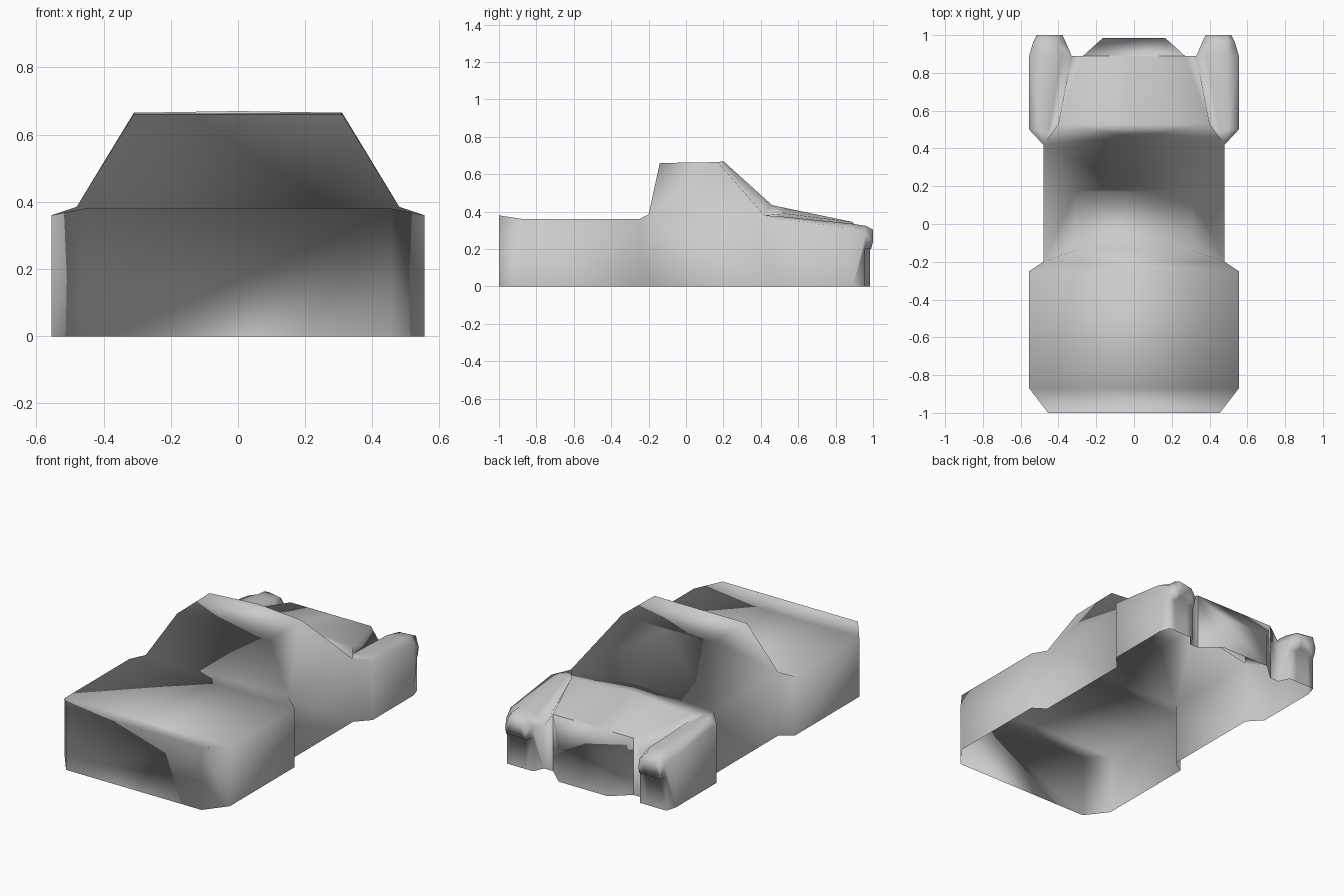
import bpy
import bmesh

cube = bpy.data.objects.get("Cube")
if cube:
    bpy.data.objects.remove(cube, do_unlink=True)

# Plain grey paint
paint = bpy.data.materials.new("light_grey")
paint.use_nodes = True
grey = (0.6, 0.6, 0.6, 1)
paint.diffuse_color = grey
paint.node_tree.nodes["Principled BSDF"].inputs["Base Color"].default_value = grey


def face(bm, *points):
    bm.faces.new([bm.verts.new(p) for p in points])


def loft(bm, rows):
    """Bridge neighbouring rows that have the same number of points."""
    for a, b in zip(rows, rows[1:]):
        for i in range(len(a) - 1):
            face(bm, a[i], a[i + 1], b[i + 1], b[i])


def ground(p):
    return (p[0], p[1], 0)


def skirt(bm, points):
    """Drop a wall from a line of points to the ground."""
    loft(bm, [points, [ground(p) for p in points]])


def row(half_width, y, z, edge_y=None, edge_z=None):
    """Centre point and side point of one station along the body."""
    return [(0, y, z), (half_width,
                        y if edge_y is None else edge_y,
                        z if edge_z is None else edge_z)]


def section(y, xs, zs):
    return [(x, y, z) for x, z in zip(xs, zs)]


def finish(bm, name, full_width, reversed_panel):
    """Mirror and weld the half shell, merge full-width panels, set winding."""
    bmesh.ops.mirror(bm, geom=bm.verts[:] + bm.edges[:] + bm.faces[:],
                     axis='X', merge_dist=0.0001)
    bmesh.ops.remove_doubles(bm, verts=bm.verts[:], dist=0.0005)
    seam = [e for e in bm.edges if len(e.link_faces) == 2
            and all(abs(v.co.x) < 0.001 and full_width(v.co) for v in e.verts)]
    bmesh.ops.dissolve_edges(bm, edges=seam, use_verts=True)
    bmesh.ops.recalc_face_normals(bm, faces=bm.faces[:])
    bm.normal_update()
    top = max(bm.faces, key=lambda f: f.calc_center_median().z)
    if top.normal.z < 0:
        bmesh.ops.reverse_faces(bm, faces=bm.faces[:])
        bm.normal_update()
    panels = [f for f in bm.faces
              if reversed_panel(f.normal, f.calc_center_median())]
    bmesh.ops.reverse_faces(bm, faces=panels)
    for f in bm.faces:
        f.smooth = True
    mesh = bpy.data.meshes.new(name)
    bm.to_mesh(mesh)
    bm.free()
    mesh.materials.append(paint)
    obj = bpy.data.objects.new(name, mesh)
    bpy.context.scene.collection.objects.link(obj)


# Stations along the body, from the tail to the grille
tail = row(0.455, -1, 0.38)
bed_back = row(0.555, -0.87, 0.36)
bed_front = row(0.555, -0.25, 0.36)
window_base = row(0.48, -0.2, 0.385)
roof_back = row(0.31, -0.14, 0.66)
roof_front = row(0.31, 0.2, 0.67, 0.17, 0.665)
screen_base = row(0.48, 0.46, 0.435, 0.42, 0.38)
hood_back = row(0.4, 0.53, 0.42, 0.53, 0.39)
hood_front = row(0.27, 0.89, 0.345)
grille_top = row(0.165, 0.985, 0.2)
grille_foot = row(0.165, 0.985, 0)

# Bed cover, cab and hood
body = bmesh.new()
loft(body, [tail, bed_back, bed_front, window_base, roof_back, roof_front,
            screen_base, hood_back, hood_front])

# Cab side above the belt line
face(body, window_base[1], screen_base[1], roof_front[1], roof_back[1])

# Front fender with a rounded nose and a lamp lip
lip_x = (0.38, 0.41, 0.495, 0.515)
nose_x = (0.36, 0.41, 0.495, 0.535)
flat = (0.2,) * 4
fender = [
    section(0.5, (0.41, 0.45, 0.5, 0.555), (0.36, 0.375, 0.375, 0.36)),
    section(0.89, (0.33, 0.38, 0.49, 0.555), (0.26, 0.32, 0.335, 0.31)),
    section(0.96, nose_x, (0.27, 0.32, 0.325, 0.28)),
    section(1, lip_x, (0.24, 0.29, 0.305, 0.24)),
    section(0.99, lip_x, flat),
    section(0.955, nose_x, flat),
    section(0.955, nose_x, (0,) * 4),
]
loft(body, fender)
for a, b in zip(fender[0], fender[0][1:]):
    face(body, screen_base[1], a, b)

# Inner and outer cheeks of the fender nose
for side in (0, 3):
    edge = [s[side] for s in fender[1:]]
    face(body, *edge, ground(edge[0]))

# Valley between hood and fender, and the gap beside the grille
face(body, screen_base[1], hood_back[1], fender[0][0])
face(body, hood_back[1], hood_front[1], fender[1][0], fender[0][0])
skirt(body, [hood_front[1], fender[1][0]])

# Outer walls: tailgate, bed side, cab side and fender side
skirt(body, [tail[0], tail[1], bed_back[1], bed_front[1], window_base[1],
             screen_base[1], fender[0][3], fender[1][3]])

# Tailgate, rear window and windscreen wind against the other panels
finish(body, "pickup_body",
       lambda co: co.y < 0.21,
       lambda n, c: n.y < -0.85 or (n.y > 0.5 and n.z > 0.5 and c.y < 0.46))

# Grille with its sloping upper panel and side cheeks
grille = bmesh.new()
loft(grille, [hood_front, grille_top, grille_foot])
face(grille, hood_front[1], grille_top[1], grille_foot[1],
     ground(hood_front[1]))
finish(grille, "grille", lambda co: True, lambda n, c: n.z > 0.3)
